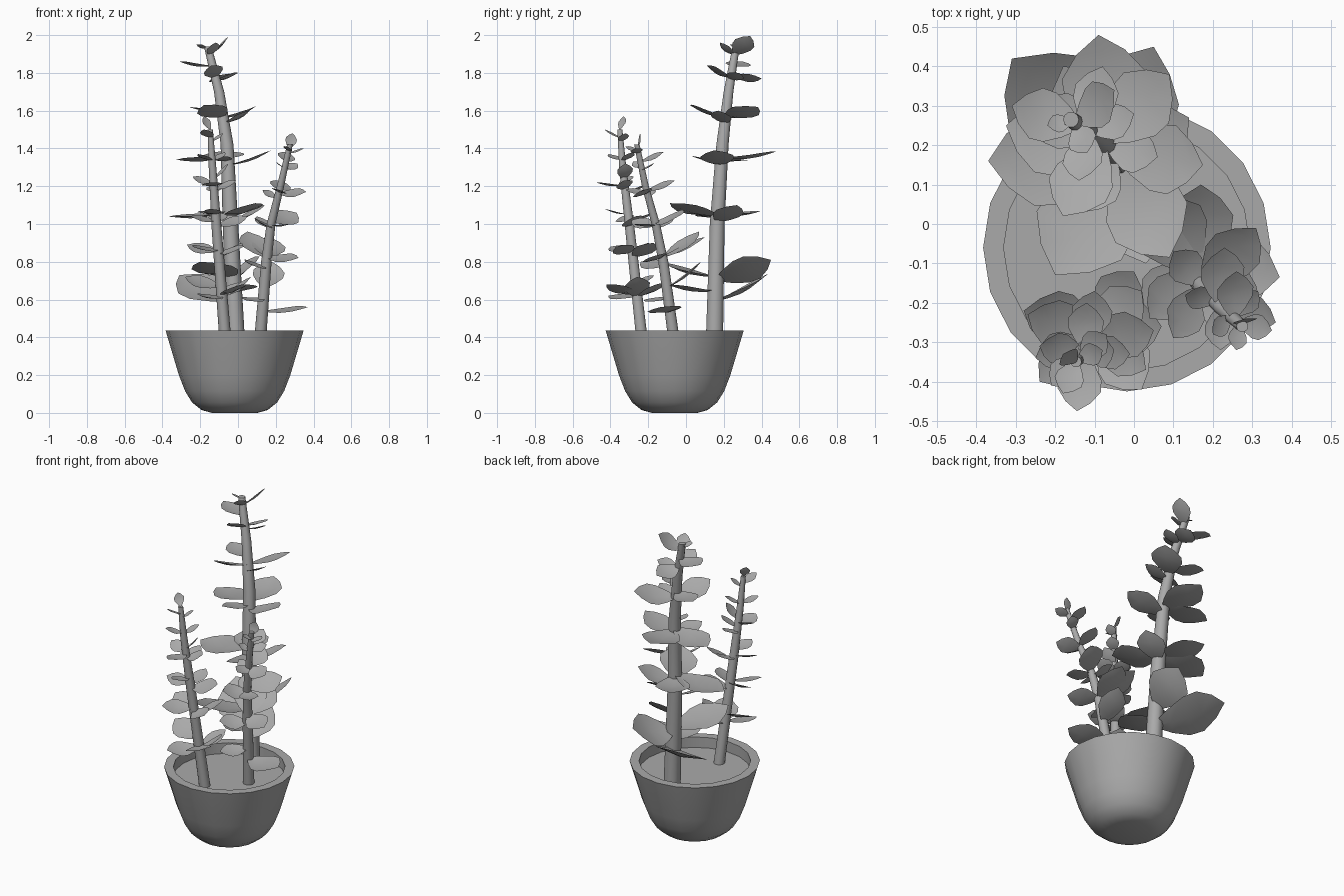
import bpy
import bmesh
import math
from mathutils import Matrix, Vector

if "Cube" in bpy.data.objects:
    bpy.data.objects.remove(bpy.data.objects["Cube"], do_unlink=True)

grey = bpy.data.materials.new("plain grey")
grey.use_nodes = True
COLOUR = (0.4, 0.4, 0.4, 1)
grey.diffuse_color = COLOUR
grey.node_tree.nodes["Principled BSDF"].inputs["Base Color"].default_value = COLOUR


def finish(name, bm, angle):
    """Turn a bmesh into a named, smooth-shaded object."""
    mesh = bpy.data.meshes.new(name)
    bm.to_mesh(mesh)
    bm.free()
    mesh.materials.append(grey)
    obj = bpy.data.objects.new(name, mesh)
    bpy.context.collection.objects.link(obj)
    bpy.ops.object.select_all(action="DESELECT")
    obj.select_set(True)
    bpy.context.view_layer.objects.active = obj
    bpy.ops.object.shade_smooth_by_angle(angle=math.radians(angle))


def add_tube(bm, centres, radii, sides):
    """Stack horizontal rings, bridge them and cap both ends."""
    rings = []
    for centre, radius in zip(centres, radii):
        ring = []
        for i in range(sides):
            a = math.tau * i / sides
            offset = Vector((math.cos(a), math.sin(a), 0)) * radius
            ring.append(bm.verts.new(Vector(centre) + offset))
        rings.append(ring)
    for low, high in zip(rings, rings[1:]):
        for i in range(sides):
            j = (i + 1) % sides
            bm.faces.new((low[i], low[j], high[j], high[i]))
    bm.faces.new(rings[0][::-1])
    bm.faces.new(rings[-1])


def stem_at(path, z):
    """Point and lean (run per unit of height) of the stem at a height."""
    for a, b in zip(path, path[1:]):
        a, b = Vector(a), Vector(b)
        if z <= b.z:
            break
    lean = (b - a) / (b.z - a.z)
    return a + lean * (min(max(z, a.z), b.z) - a.z), lean


# Leaf outline: distance along the leaf, half width
LEAF = [(0, .04), (.22, .22), (.45, .35), (.65, .36), (.85, .21), (1, 0)]


def add_leaf(bm, base, tip, axis):
    """Cupped blade with a pointed tip, square to the given axis."""
    along = tip - base
    length = along.length
    side = along.cross(axis).normalized()
    up = side.cross(along).normalized()
    previous = None
    for t, half in LEAF:
        mid = base + along * t - up * length * .07 * math.sin(math.pi * t)
        if half == 0:
            row = [bm.verts.new(mid)]
        else:
            lift = up * half * length * .15
            row = [bm.verts.new(mid + side * half * length * s + lift * abs(s))
                   for s in (-1, 0, 1)]
        if previous:
            for i in range(2):
                if len(row) == 1:
                    bm.faces.new((previous[i], previous[i + 1], row[0]))
                else:
                    bm.faces.new((previous[i], previous[i + 1], row[i + 1], row[i]))
        previous = row


def build_plant(name, path, thick, thin, tips):
    """Tapered stem with leaves (tip x, y, z, rise, roll in degrees)."""
    bm = bmesh.new()
    last = len(path) - 1
    radii = [thick + (thin - thick) * i / last for i in range(last + 1)]
    add_tube(bm, path, radii, 10)
    finish(name + "_stem", bm, 40)
    bm = bmesh.new()
    for x, y, z, rise, roll in tips:
        tip = Vector((x, y, z))
        point, lean = stem_at(path, z)
        # Leaves sit square to the leaning stem, then rise a little
        drop = (tip - point).xy.dot(lean.xy) * .7
        base = stem_at(path, z + drop - rise)[0]
        axis = Vector((lean.x * 1.4, lean.y * 1.4, 1))
        turn = Matrix.Rotation(math.radians(roll), 3, tip - base)
        add_leaf(bm, base, tip, turn @ axis)
    finish(name + "_leaves", bm, 60)


# Pot: outer wall, rim and inner wall down to the soil
PROFILE = [(.12, 0), (.175, .015), (.225, .055), (.262, .115), (.295, .2),
           (.365, .435), (.313, .435), (.314, .37)]
bm = bmesh.new()
add_tube(bm, [(-.018, -.06, z) for r, z in PROFILE], [r for r, z in PROFILE], 20)
finish("pot_and_soil", bm, 40)

# Tall plant at the back
build_plant("back_plant", [
    (-.01, .15, .36), (-.04, .165, 1), (-.058, .193, 1.42),
    (-.1, .225, 1.7), (-.16, .265, 1.94)],
    .048, .02, [
    (-.31, .42, .73, .15, -18), (.05, .45, .81, .11, -28),
    (-.2, -.13, .8, .08, 0), (.03, -.1, .68, .03, 0),
    (.09, -.085, 1.11, .05, 8), (-.18, .4, 1.07, .03, 0),
    (-.37, .16, 1.04, -.02, -8), (.14, .27, 1.1, .09, 0),
    (.175, .15, 1.39, .07, 8), (-.325, .25, 1.34, -.01, 0),
    (-.09, .48, 1.385, .05, 0), (-.13, .03, 1.36, .02, 0),
    (-.18, .02, 1.63, .06, 0), (.09, .38, 1.62, .05, 0),
    (-.26, .3, 1.62, .04, 0), (.06, .17, 1.6, .05, 0),
    (-.31, .3, 1.86, .06, 0), (-.08, .4, 1.77, 0, 0),
    (-.14, .11, 1.84, .05, 0), (0, .28, 1.8, .02, 0),
    (-.05, .34, 1.995, .09, 0), (-.22, .25, 1.95, .03, 0),
    (-.12, .18, 1.96, .05, 0)])

# Medium plant at the front right
build_plant("front_right_plant", [
    (-.065, -.23, .36), (-.115, -.3, 1), (-.135, -.335, 1.3),
    (-.147, -.35, 1.5)],
    .032, .014, [
    (0, -.12, .69, .06, 0), (-.2, -.41, .62, .02, -12),
    (.02, -.42, .68, .06, 0), (-.28, -.22, .72, .06, -12),
    (.07, -.26, .72, .1, 0),
    (-.24, -.4, .88, .03, -12), (.02, -.17, .9, .06, -12),
    (-.27, -.23, .89, .04, -12), (.03, -.37, .88, .03, 12),
    (-.15, -.43, 1.08, .04, 0), (-.1, -.17, 1.06, .04, 0),
    (.05, -.27, 1.04, .04, 12), (-.25, -.34, 1.04, .03, -12),
    (-.145, -.475, 1.22, .03, 0), (-.12, -.2, 1.21, .03, 0),
    (-.24, -.31, 1.25, .04, -12), (-.01, -.33, 1.23, .04, 12),
    (-.21, -.41, 1.37, .04, 0), (-.05, -.32, 1.32, .08, 0),
    (-.07, -.28, 1.38, .04, 0),
    (-.18, -.43, 1.5, .05, 0), (-.08, -.32, 1.48, .04, 0),
    (-.18, -.33, 1.57, .07, 0)])

# Medium plant at the front left
build_plant("front_left_plant", [
    (.115, -.06, .36), (.15, -.12, .8), (.175, -.16, 1),
    (.225, -.215, 1.2), (.275, -.26, 1.42)],
    .032, .015, [
    (.37, -.135, .56, .04, 0), (.03, -.22, .6, 0, 0),
    (.18, .08, .8, .12, 0),
    (.32, -.2, .82, .02, 10), (.04, -.24, .8, .03, -10),
    (.05, .07, .96, .1, 0), (.17, .1, .93, .07, 0),
    (.31, -.01, 1.06, .04, 0), (.1, -.29, 1.02, .04, 0),
    (.1, -.07, 1.04, .03, 0), (.27, -.27, 1, .03, 0),
    (.36, -.25, 1.17, .04, 10), (.13, -.18, 1.18, .02, -10),
    (.23, -.06, 1.23, .03, 0), (.22, -.32, 1.18, .03, 0),
    (.315, -.17, 1.32, .03, 0), (.2, -.28, 1.33, .03, 0),
    (.26, -.12, 1.38, .03, 0), (.35, -.27, 1.4, .04, 0),
    (.26, -.32, 1.41, .03, 0), (.29, -.24, 1.48, .08, 0)])
